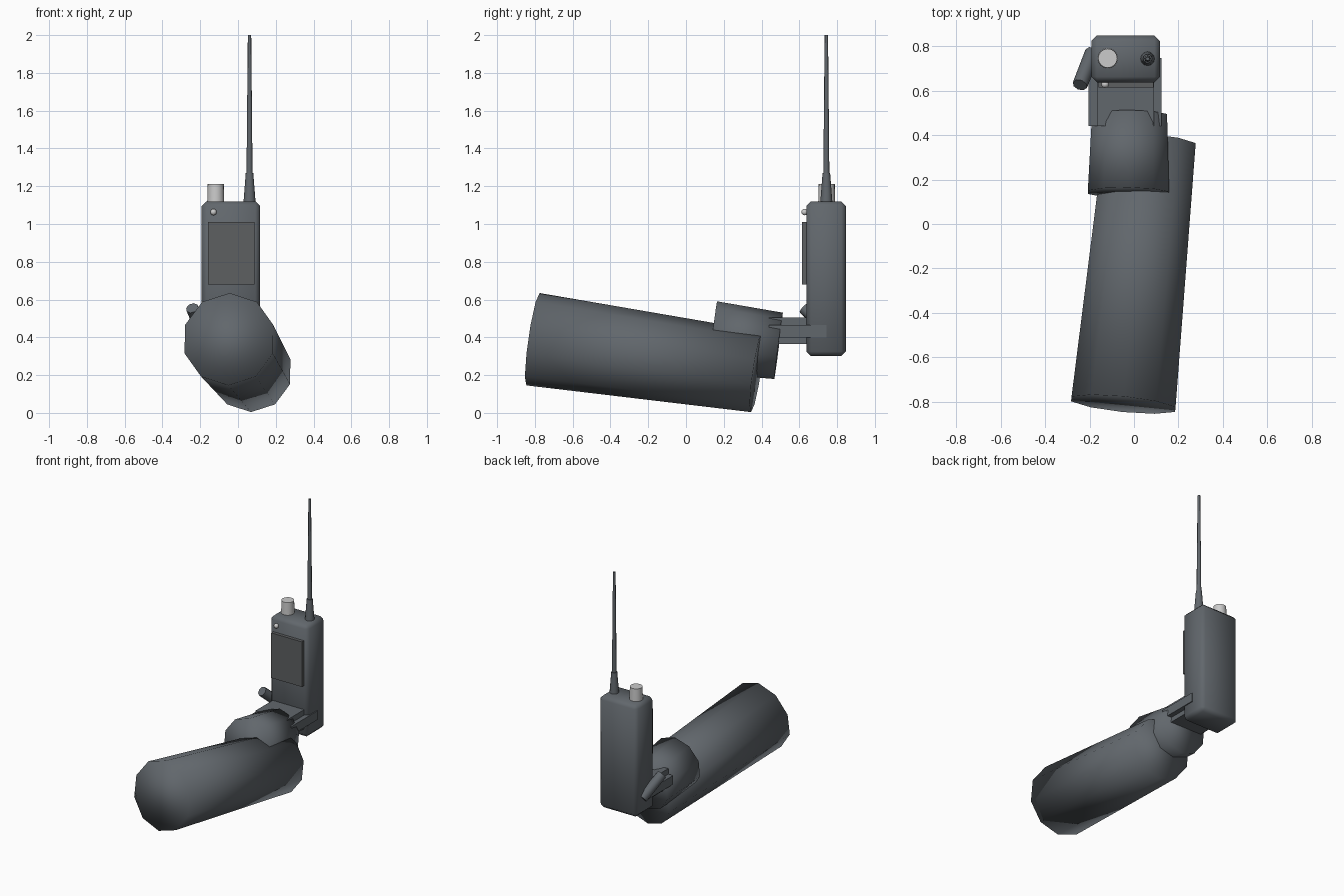
import bpy, math
from mathutils import Vector

cube = bpy.data.objects.get("Cube")
if cube:
    bpy.data.objects.remove(cube, do_unlink=True)


def material(name, rgb):
    m = bpy.data.materials.new(name)
    m.use_nodes = True
    m.diffuse_color = (*rgb, 1)
    m.node_tree.nodes["Principled BSDF"].inputs["Base Color"].default_value = (*rgb, 1)
    return m


SLATE = material("dark slate", (0.12, 0.135, 0.15))
SCREEN = material("charcoal", (0.11, 0.115, 0.12))
SILVER = material("pale grey", (0.6, 0.6, 0.6))


def finish(name, mat, smooth=None):
    ob = bpy.context.object
    ob.name = name
    ob.data.materials.append(mat)
    if smooth == "all":
        bpy.ops.object.shade_smooth()
    elif smooth:
        bpy.ops.object.shade_smooth_by_angle(angle=math.radians(smooth))
    return ob


def rod(name, start, end, r1, r2, sides, mat, smooth=50, twist=0):
    """Tapered cylinder between two points."""
    a, b = Vector(start), Vector(end)
    bpy.ops.mesh.primitive_cone_add(vertices=sides, radius1=r1, radius2=r2,
                                    depth=(b - a).length, location=(a + b) / 2)
    ob = bpy.context.object
    turn = (b - a).to_track_quat('Z', 'Y')
    ob.rotation_euler = (turn @ Vector((0, 0, 1)).rotation_difference(Vector((0, 0, 1)))).to_euler()
    for v in ob.data.vertices:
        x, y = v.co.x, v.co.y
        v.co.x = x * math.cos(twist) - y * math.sin(twist)
        v.co.y = x * math.sin(twist) + y * math.cos(twist)
    return finish(name, mat, smooth)


def box(name, low, high, mat, bevel=0, smooth=None):
    """Box between two corners, with optional chamfer."""
    a, b = Vector(low), Vector(high)
    bpy.ops.mesh.primitive_cube_add(size=1, location=(a + b) / 2)
    bpy.context.object.scale = b - a
    bpy.ops.object.transform_apply(location=False, rotation=False, scale=True)
    if bevel:
        mod = bpy.context.object.modifiers.new("chamfer", 'BEVEL')
        mod.width = bevel
        mod.segments = 1
        bpy.ops.object.modifier_apply(modifier=mod.name)
    return finish(name, mat, smooth)


# Arm and hand
rod("forearm", (-0.048, -0.81, 0.39), (0.072, 0.375, 0.218), 0.247, 0.216, 10, SLATE, "all")
rod("hand", (-0.025, 0.14, 0.4), (-0.02, 0.49, 0.355), 0.192, 0.177, 10, SLATE, "all")
box("palm", (-0.165, 0.44, 0.365), (0.09, 0.645, 0.505), SLATE)

# Fingers gripping both sides of the radio
for side, x0, x1 in (("right", -0.204, -0.16), ("left", 0.085, 0.124)):
    box(side + "_finger", (x0, 0.44, 0.4), (x1, 0.745, 0.465), SLATE)
rod("finger_tip", (-0.185, 0.77, 0.42), (-0.243, 0.625, 0.555), 0.036, 0.034, 8, SLATE)

# Radio
box("radio_body", (-0.192, 0.637, 0.3), (0.117, 0.847, 1.12), SLATE, 0.025, "all")
box("front_panel", (-0.16, 0.613, 0.68), (0.088, 0.64, 1.01), SCREEN)
rod("antenna_base", (0.061, 0.743, 1.115), (0.061, 0.743, 1.27), 0.032, 0.02, 12, SLATE)
rod("antenna_whip", (0.061, 0.743, 1.265), (0.061, 0.743, 2.0), 0.016, 0.009, 8, SLATE)
rod("volume_knob", (-0.118, 0.745, 1.115), (-0.118, 0.745, 1.212), 0.045, 0.043, 16, SILVER)
bpy.ops.mesh.primitive_uv_sphere_add(segments=12, ring_count=8, radius=0.017,
                                     location=(-0.13, 0.628, 1.063))
finish("indicator_light", SILVER, "all")
